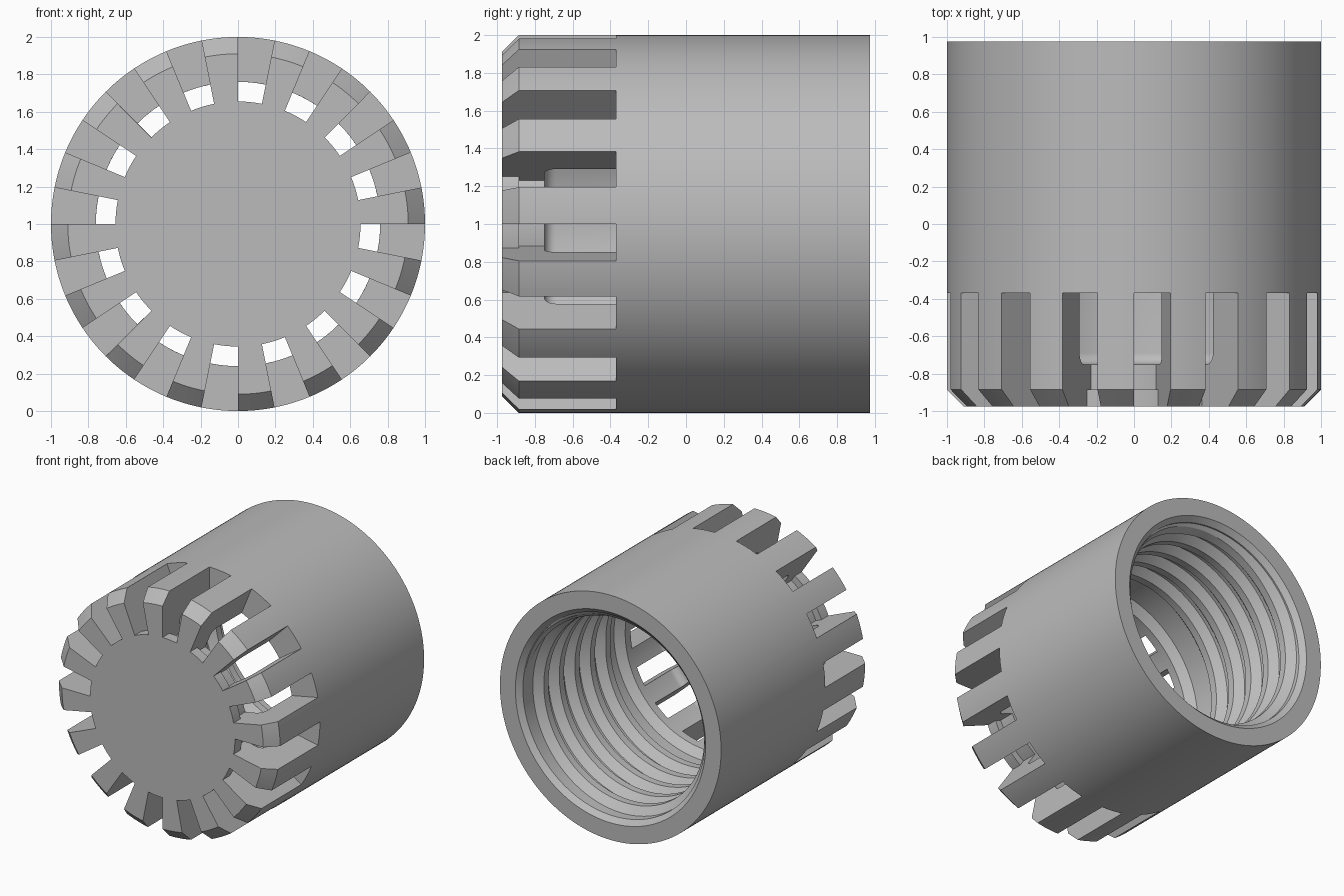
import bpy, bmesh
from math import cos, sin, pi, tau

old = bpy.data.objects.get("Cube")
if old:
    bpy.data.objects.remove(old, do_unlink=True)

grey = bpy.data.materials.new("plain grey")
grey.use_nodes = True
colour = (0.5, 0.5, 0.5, 1)
grey.diffuse_color = colour
grey.node_tree.nodes["Principled BSDF"].inputs["Base Color"].default_value = colour

FRONT, BACK = -0.975, 0.975
CHAMFER, FLOOR, SLOT_END = -0.885, -0.75, -0.37
OUTER, BORE, ROOT = 1.0, 0.76, 0.82
CORE, NECK = 0.655, 0.6
TEETH, STEPS = 16, 6
SECTOR = pi / TEETH


def point(r, y, a):
    return (r * cos(a), y, 1 + r * sin(a))


def finish(bm, name):
    bmesh.ops.remove_doubles(bm, verts=bm.verts, dist=1e-5)
    bmesh.ops.recalc_face_normals(bm, faces=bm.faces)
    mesh = bpy.data.meshes.new(name)
    bm.to_mesh(mesh)
    bm.free()
    mesh.materials.append(grey)
    obj = bpy.data.objects.new(name, mesh)
    bpy.context.collection.objects.link(obj)
    bpy.ops.object.select_all(action="DESELECT")
    obj.select_set(True)
    bpy.context.view_layer.objects.active = obj
    bpy.ops.object.shade_smooth_by_angle(angle=pi / 6)
    return obj


def sweep(bm, path, start):
    """Revolve an open (radius, y) path through one sector."""
    rows = []
    for i in range(STEPS + 1):
        a = start + SECTOR * i / STEPS
        rows.append([bm.verts.new(point(r, y, a)) for r, y in path])
    for p, q in zip(rows, rows[1:]):
        for j in range(len(path) - 1):
            quad = [p[j], p[j + 1], q[j + 1], q[j]]
            if path[j][0] == 0:
                quad = quad[:3]
            elif path[j + 1][0] == 0:
                quad = [quad[0], quad[1], quad[3]]
            bm.faces.new(quad)


# Sleeve: outer wall, rim, countersink, bore and relief behind the thread
sleeve = [(OUTER, SLOT_END), (OUTER, BACK), (0.86, BACK), (ROOT, 0.935),
          (ROOT, -0.24), (BORE, -0.3), (BORE, SLOT_END)]
# Tooth: chamfered outside, rounded into the bore floor inside
fillet = [(0.70 + 0.06 * cos(t * pi / 16), -0.69 - 0.06 * sin(t * pi / 16))
          for t in range(9)]
tooth_outside = [(CORE, FRONT), (0.91, FRONT), (OUTER, CHAMFER)]
tooth_inside = fillet + [(NECK, FLOOR)]
tooth = [(0, FRONT)] + tooth_outside + sleeve + tooth_inside + [(0, FLOOR)]
tooth_side = (tooth_outside + [sleeve[0], sleeve[-1]] + tooth_inside
              + [(NECK, CHAMFER), (CORE, CHAMFER)])
# Slot: only the end disc and the sleeve remain
slot_core = [(0, FRONT), (CORE, FRONT), (CORE, CHAMFER), (NECK, CHAMFER),
             (NECK, FLOOR), (0, FLOOR)]
slot_sleeve = [sleeve[-1]] + sleeve

bm = bmesh.new()
for k in range(TEETH):
    a = 2 * k * SECTOR
    sweep(bm, tooth, a)
    sweep(bm, slot_core, a + SECTOR)
    sweep(bm, slot_sleeve, a + SECTOR)
    for side in (a, a + SECTOR):
        bm.faces.new([bm.verts.new(point(r, y, side)) for r, y in tooth_side])
finish(bm, "slotted_body")

# Internal thread: trapezoid ridge swept along a helix, fading at both ends
PITCH, TURNS, PER_TURN = 0.2, 5.2, 96
ridge = [(0.83, -0.095), (BORE, -0.03), (BORE, 0.03), (0.83, 0.095)]
bm = bmesh.new()
count = int(TURNS * PER_TURN)
previous = None
for i in range(count + 1):
    turn = i / PER_TURN
    fade = min(1, turn / 0.2, (TURNS - turn) / 0.2)
    ring = []
    for r, dy in ridge:
        y = min(0.92 - PITCH * turn + dy, 0.93)
        r = 0.83 - (0.83 - r) * max(fade, 0.02)
        r = max(r, y - 0.115)
        ring.append(bm.verts.new(point(r, y, tau * turn)))
    if previous:
        for j in range(4):
            n = (j + 1) % 4
            bm.faces.new([previous[j], previous[n], ring[n], ring[j]])
    else:
        bm.faces.new(ring)
    previous = ring
bm.faces.new(previous)
finish(bm, "internal_thread")
